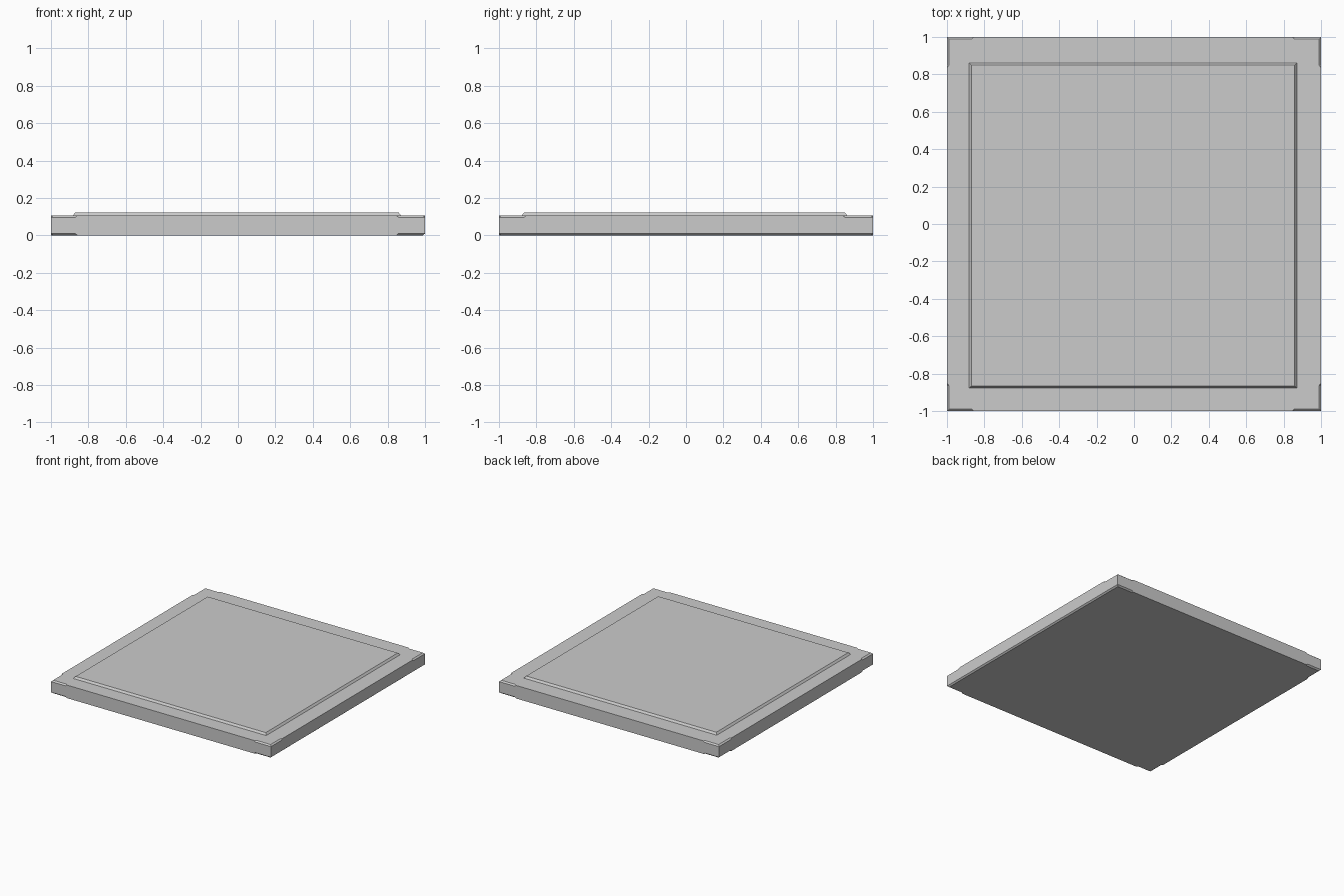
import bpy, bmesh

if "Cube" in bpy.data.objects:
    bpy.data.objects.remove(bpy.data.objects["Cube"])

TOP, CH, DROP = 0.107, 0.012, 0.010      # slab height, edge chamfer inset and drop
X0, X1, Y0, Y1 = -0.87, 0.858, -0.865, 0.849   # raised panel / chip limits
RUN = 0.013                              # length of chip run-out and panel slope


def add_object(name, bm):
    bmesh.ops.remove_doubles(bm, verts=bm.verts, dist=1e-5)
    bmesh.ops.recalc_face_normals(bm, faces=bm.faces)
    mesh = bpy.data.meshes.new(name)
    bm.to_mesh(mesh)
    bm.free()
    obj = bpy.data.objects.new(name, mesh)
    bpy.context.collection.objects.link(obj)
    return obj


def inset(p, d):
    return [c - d * c if abs(c) == 1 else c for c in p]


def bridge(bm, a, b):
    n = len(a)
    for i in range(n):
        j = (i + 1) % n
        quad = []
        for v in (a[i], a[j], b[j], b[i]):
            if v not in quad:
                quad.append(v)
        if len(quad) > 2:
            bm.faces.new(quad)


# Perimeter: (point, chamfered) for each corner and the chip ends along each side
def side(a, b, lo, hi, horizontal):
    pt = (lambda t: (t, a[1])) if horizontal else (lambda t: (a[0], t))
    s = 1 if hi > lo else -1
    return [(a, True), (pt(lo), True), (pt(lo + s * RUN), False),
            (pt(hi - s * RUN), False), (pt(hi), True)]


outline = (side((-1, -1), (1, -1), X0, X1, True) + side((1, -1), (1, 1), Y0, Y1, False)
           + side((1, 1), (-1, 1), X1, X0, True) + side((-1, 1), (-1, -1), Y1, Y0, False))

# Slab: chipped corners above and below, right lower edge chamfered full length
bm = bmesh.new()


def edge_rings(z, s, full_right):
    outer, inner = [], []
    for p, cut in outline:
        cut = cut or (full_right and p[0] == 1)
        vo = bm.verts.new((*p, z - s * DROP if cut else z))
        outer.append(vo)
        inner.append(bm.verts.new((*inset(p, CH), z)) if cut else vo)
    return outer, inner


top_out, top_in = edge_rings(TOP, 1, False)
bot_out, bot_in = edge_rings(0, -1, True)
bridge(bm, bot_in, bot_out)
bridge(bm, bot_out, top_out)
bridge(bm, top_out, top_in)
bm.faces.new(top_in)
bm.faces.new(bot_in[::-1])
add_object("tile_slab", bm)

# Raised panel with sloped border
bm = bmesh.new()
rings = []
for g, z in ((RUN, TOP), (0, 0.123)):
    rings.append([bm.verts.new((x, y, z)) for x, y in (
        (X0 - g, Y0 - g), (X1 + g, Y0 - g), (X1 + g, Y1 + g), (X0 - g, Y1 + g))])
bridge(bm, *rings)
bm.faces.new(rings[1])
panel = add_object("raised_panel", bm)
